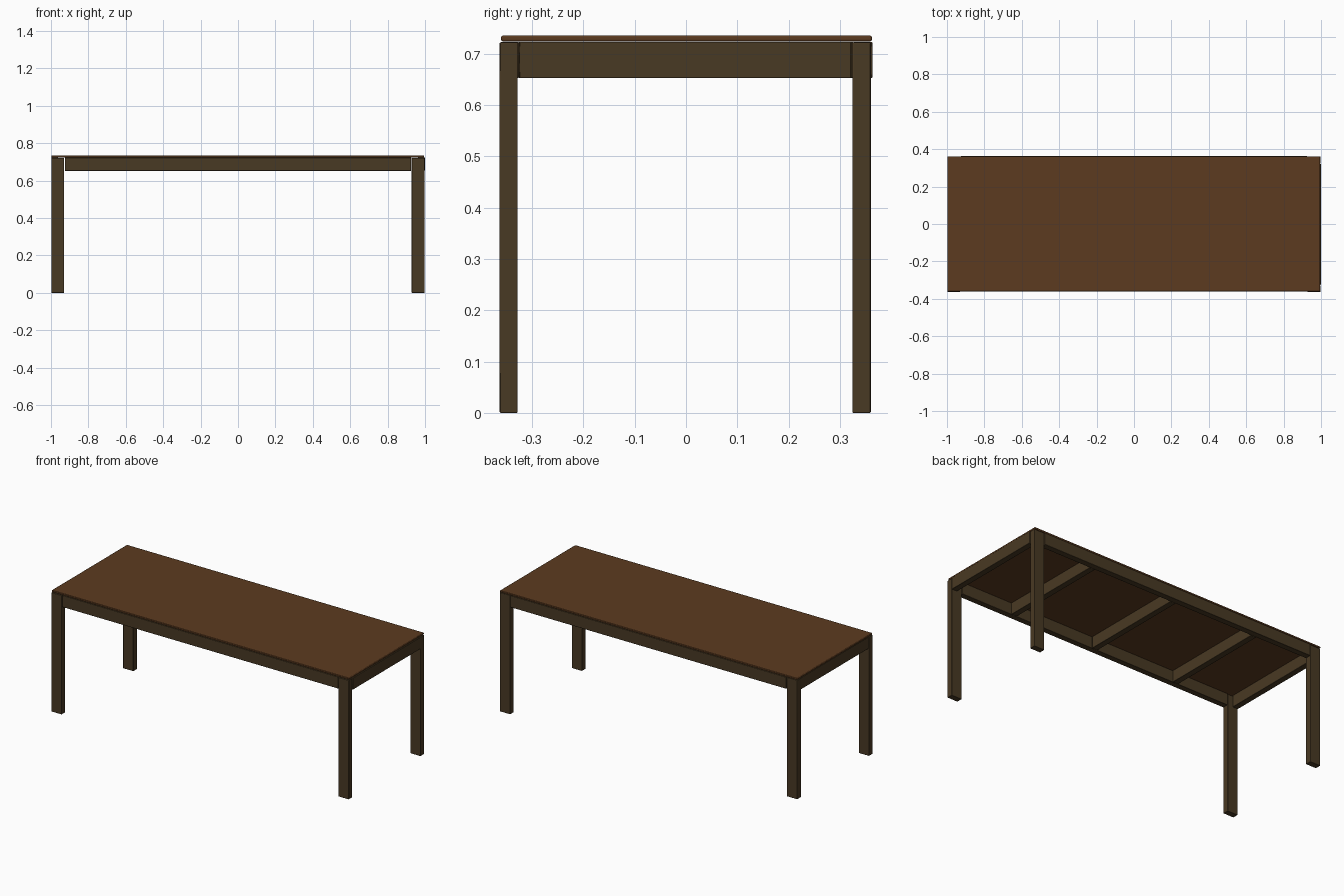
import bpy

if "Cube" in bpy.data.objects:
    bpy.data.objects.remove(bpy.data.objects["Cube"])


def material(name, color):
    m = bpy.data.materials.new(name)
    m.diffuse_color = (*color, 1)
    m.use_nodes = True
    m.node_tree.nodes["Principled BSDF"].inputs["Base Color"].default_value = m.diffuse_color
    return m


frame_wood = material("dark_frame_wood", (0.066, 0.041, 0.017))
top_wood = material("brown_top_wood", (0.107, 0.043, 0.014))


def board(name, x, y, z, mat, bevel=0.002):
    """Box from (min, max) ranges with slightly eased edges."""
    bpy.ops.mesh.primitive_cube_add(
        size=1, location=[(r[0] + r[1]) / 2 for r in (x, y, z)])
    ob = bpy.context.object
    ob.name = name
    ob.scale = [r[1] - r[0] for r in (x, y, z)]
    bpy.ops.object.transform_apply(location=False, rotation=False, scale=True)
    mod = ob.modifiers.new("eased_edges", 'BEVEL')
    mod.width = bevel
    mod.segments = 2
    ob.data.materials.append(mat)
    bpy.ops.object.shade_smooth_by_angle()
    return ob


# Table top
board("table_top", (-0.998, 0.995), (-0.36, 0.362), (0.724, 0.735), top_wood, 0.003)

# Four flat legs
for sx, x in (("left", (-0.998, -0.929)), ("right", (0.928, 0.997))):
    for sy, y in (("front", (-0.363, -0.328)), ("back", (0.324, 0.36))):
        board(f"{sy}_{sx}_leg", x, y, (0, 0.722), frame_wood)

# Long and short aprons between the legs
rail_z = (0.652, 0.723)
board("front_apron", (-0.926, 0.925), (-0.361, -0.326), rail_z, frame_wood)
board("back_apron", (-0.926, 0.925), (0.327, 0.363), rail_z, frame_wood)
board("left_apron", (-0.997, -0.961), (-0.325, 0.322), rail_z, frame_wood)
board("right_apron", (0.963, 0.999), (-0.325, 0.322), rail_z, frame_wood)

# Cross beams under the top
for i, cx in enumerate((-0.562, 0.001, 0.564)):
    board(f"cross_beam_{i + 1}", (cx - 0.018, cx + 0.018), (-0.326, 0.327),
          rail_z, frame_wood)
